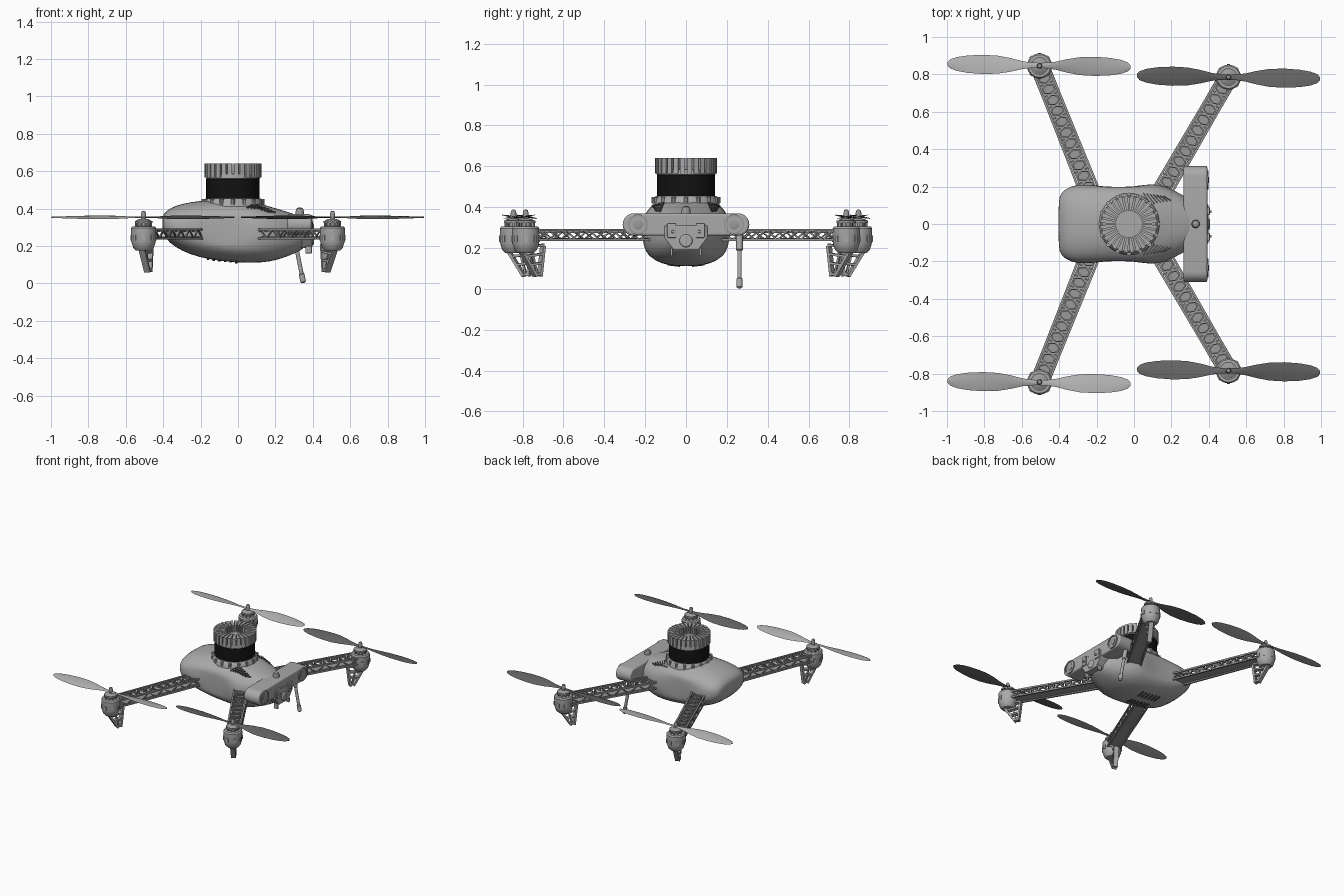
import bpy, bmesh, math
from mathutils import Matrix, Vector

cube = bpy.data.objects.get("Cube")
if cube:
    bpy.data.objects.remove(cube)


def material(name, v):
    m = bpy.data.materials.new(name)
    m.use_nodes = True
    m.diffuse_color = (v, v, v, 1)
    m.node_tree.nodes["Principled BSDF"].inputs["Base Color"].default_value = (v, v, v, 1)
    return m


GREY = material("shell_grey", 0.40)
FRAME = material("frame_grey", 0.32)
LIGHT = material("light_blade_grey", 0.45)
DARK = material("dark_blade_grey", 0.13)
SHADE = material("vent_grey", 0.09)
BLACK = material("black", 0.006)


def finish(name, bm, mat, bevel=0, angle=35):
    bmesh.ops.recalc_face_normals(bm, faces=bm.faces)
    me = bpy.data.meshes.new(name)
    bm.to_mesh(me)
    bm.free()
    me.materials.append(mat)
    ob = bpy.data.objects.new(name, me)
    bpy.context.collection.objects.link(ob)
    if bevel:
        b = ob.modifiers.new("bevel", "BEVEL")
        b.width, b.segments = bevel, 3
    bpy.ops.object.select_all(action="DESELECT")
    ob.select_set(True)
    bpy.context.view_layer.objects.active = ob
    bpy.ops.object.shade_smooth_by_angle(angle=math.radians(angle))
    return ob


def loft(bm, loops, M=Matrix(), cap=True, closed=False):
    rings = [[bm.verts.new(M @ Vector(p)) for p in lp] for lp in loops]
    n = len(rings[0])
    pairs = list(zip(rings, rings[1:])) + ([(rings[-1], rings[0])] if closed else [])
    for a, b in pairs:
        for i in range(n):
            bm.faces.new((a[i], a[(i + 1) % n], b[(i + 1) % n], b[i]))
    if cap and not closed:
        bm.faces.new(rings[0])
        bm.faces.new(rings[-1])


def circle(n, r, z, sx=1, sy=1):
    return [(r * sx * math.cos(i * math.tau / n), r * sy * math.sin(i * math.tau / n), z) for i in range(n)]


def lathe(bm, profile, M=Matrix(), n=32):
    loft(bm, [circle(n, r, z) for r, z in profile], M)


def ring(bm, n, ro, ri, z0, z1, M=Matrix(), sx=1, sy=1):
    loft(bm, [circle(n, r, z, sx, sy) for r, z in ((ro, z0), (ro, z1), (ri, z1), (ri, z0))], M, closed=True)


def prism(bm, pts, z0, z1, M=Matrix()):
    loft(bm, [[(x, y, z) for x, y in pts] for z in (z0, z1)], M)


def box(bm, x0, x1, y0, y1, z0, z1, M=Matrix()):
    prism(bm, [(x0, y0), (x1, y0), (x1, y1), (x0, y1)], z0, z1, M)


def strut(bm, p, q, w, h, M=Matrix()):
    p, q = Vector(p), Vector(q)
    d = q - p
    R = d.to_track_quat("X", "Z").to_matrix().to_4x4()
    box(bm, 0, d.length, -w / 2, w / 2, -h / 2, h / 2, M @ Matrix.Translation(p) @ R)


# Body shell: rounded sections (x, half width, top, bottom) with flattened flanks
STATIONS = [(-.405, .13, .355, .29), (-.39, .17, .385, .24), (-.34, .205, .415, .195), (-.26, .215, .435, .155),
            (-.15, .215, .447, .125), (0, .22, .45, .11), (.1, .22, .435, .11), (.17, .20, .41, .115),
            (.26, .16, .385, .14), (.345, .09, .355, .18), (.375, .07, .33, .21)]
POW = 2.5


def section(x):
    for a, b in zip(STATIONS, STATIONS[1:]):
        if a[0] <= x <= b[0]:
            t = (x - a[0]) / (b[0] - a[0])
            return [u + (v - u) * t for u, v in zip(a, b)]


def surface(x, y, side):
    _, w, top, bot = section(x)
    h = (top - bot) / 2
    return (x, y, (top + bot) / 2 + side * h * (1 - min(1, abs(y) / w) ** POW) ** (1 / POW))


def signed_pow(v):
    return math.copysign(abs(v) ** (2 / POW), v)


bm = bmesh.new()
loops = []
for x, w, top, bot in STATIONS:
    flat = .197 if -.2 < x < .05 else 1
    loop = []
    for i in range(40):
        a = i * math.tau / 40
        y = max(-flat, min(flat, w * signed_pow(math.cos(a))))
        loop.append((x, y, (top + bot) / 2 + (top - bot) / 2 * signed_pow(math.sin(a))))
    loops.append(loop)
loft(bm, loops)
body = finish("body_shell", bm, GREY)
sub = body.modifiers.new("smooth", "SUBSURF")
sub.levels = sub.render_levels = 1

# Louvres on the shoulders and underside
bm = bmesh.new()
for s in (-1, 1):
    for i in range(7):
        x = .05 + i * .018
        strut(bm, surface(x, s * (.165 - i * .003), 1), surface(x + .04, s * (.105 + i * .003), 1), .008, .009)
    for i in range(6):
        x = -.16 + i * .03
        strut(bm, surface(x, s * .03, -1), surface(x, s * .09, -1), .012, .008)
finish("vents", bm, SHADE)

# Scanner turret
T = Matrix.Translation((-.027, 0, 0))
bm = bmesh.new()
lathe(bm, [(.165, .41), (.16, .44), (.148, .455), (.1, .456)], T, 48)
for i in range(16):
    lathe(bm, [(.011, .42), (.011, .45)], T @ Matrix.Rotation(i * math.tau / 16, 4, "Z") @ Matrix.Translation((.157, 0, 0)), 10)
finish("scanner_collar", bm, GREY)
bm = bmesh.new()
lathe(bm, [(.138, .45), (.143, .455), (.143, .558), (.138, .562)], T, 64)
finish("scanner_drum", bm, BLACK)
bm = bmesh.new()
lathe(bm, [(.145, .56), (.145, .585), (.07, .588)], T, 56)
for i in range(28):
    M = T @ Matrix.Rotation((i + .5) * math.tau / 28, 4, "Z")
    prism(bm, [(.07, -.005), (.152, -.0125), (.152, .0125), (.07, .005)], .565, .64, M)
finish("scanner_heat_fins", bm, GREY)

# Sensor bar across the nose
AX = Matrix(((0, 0, 1, 0), (1, 0, 0, 0), (0, 1, 0, 0), (0, 0, 0, 1)))  # local x,y,z -> y,z,x
bm = bmesh.new()
stadium = [(s * .255 + .055 * math.cos(a), .315 + .055 * math.sin(a))
           for s, start in ((1, -90), (-1, 90)) for a in [math.radians(start + k * 15) for k in range(13)]]
prism(bm, stadium, .265, .392, AX)
finish("sensor_bar", bm, GREY, .01)
for s, side in ((-1, "right"), (1, "left")):
    bm = bmesh.new()
    M = AX @ Matrix.Translation((s * .235, .315, 0))
    ring(bm, 32, .05, .04, .38, .399, M)
    lathe(bm, [(.026, .38), (.026, .397), (.014, .400)], M, 24)
    finish("lens_" + side, bm, FRAME)
    bm = bmesh.new()
    lathe(bm, [(.04, .385), (.04, .394)], M)
    finish("lens_recess_" + side, bm, GREY)

# Nose bracket, clips and top knob
bm = bmesh.new()
prism(bm, [(-.06, .19), (.06, .19), (.105, .25), (.105, .31), (-.105, .31), (-.105, .25)], .33, .397, AX)
lathe(bm, [(.035, .39), (.028, .405)], AX @ Matrix.Translation((0, .235, 0)), 24)
for s in (-1, 1):
    box(bm, .39, .405, s * .07 - .022, s * .07 + .022, .25, .32)
    strut(bm, (.39, s * .065, .28), (.415, s * .065, .28), .014, .014)
    box(bm, .36, .395, s * .07 - .006, s * .07 + .006, .16, .2)
finish("nose_bracket", bm, GREY, .004)
bm = bmesh.new()
lathe(bm, [(.022, .34), (.022, .385), (.018, .40), (.008, .405)], Matrix.Translation((.33, 0, 0)), 20)
finish("top_knob", bm, FRAME)

# Whip antenna hanging beside the bar
bm = bmesh.new()
p, q = Vector((.35, .262, 0)), Vector((.295, .262, .28))
M = Matrix.Translation(p) @ (q - p).to_track_quat("Z", "Y").to_matrix().to_4x4()
lathe(bm, [(.007, .002), (.015, .009), (.015, .05), (.011, .055), (.011, .19), (.016, .195), (.016, .285)], M, 16)
finish("antenna", bm, GREY)


def arm(tag, root, tip):
    root, tip = Vector(root), Vector(tip)
    d = tip - root
    L = d.length
    M = Matrix.Translation((root.x, root.y, .262)) @ Matrix.Rotation(math.atan2(d.y, d.x), 4, "Z")
    bm = bmesh.new()
    cells = 11
    step = (L - .04) / cells
    # Floor, side rails with a zigzag web, hexagon deck
    box(bm, 0, L, -.04, .04, -.02, -.012, M)
    for s in (-1, 1):
        for z in (-.022, .026):
            strut(bm, (-.02, s * .05, z), (L, s * .044, z), .012, .012, M)
        for i in range(cells):
            x = i * step
            up = .026 if i % 2 else -.022
            strut(bm, (x, s * .048, up), (x + step, s * .048, .004 - up), .007, .007, M)
            strut(bm, (x, s * .046, .024), (x, s * .02, .024), .008, .008, M)
    for i in range(cells):
        C = M @ Matrix.Translation(((i + .5) * step, 0, 0))
        ring(bm, 6, .034, .026, .012, .028, C, .85, 1.15)
    finish("arm_" + tag, bm, FRAME)

    # Motor pod and bell with cooling windows
    P = Matrix.Translation((tip.x, tip.y, 0))
    bm = bmesh.new()
    lathe(bm, [(.04, .175), (.055, .19), (.066, .225), (.067, .295), (.06, .305), (.03, .306)], P)
    for i in range(8):
        strut(bm, (.064, 0, .245), (.07, 0, .245), .016, .03, P @ Matrix.Rotation(i * math.tau / 8, 4, "Z"))
    finish("motor_pod_" + tag, bm, GREY)
    bm = bmesh.new()
    lathe(bm, [(.034, .3), (.034, .325)], P, 24)
    ring(bm, 32, .047, .036, .322, .334, P)
    lathe(bm, [(.045, .332), (.03, .342), (.014, .345), (.014, .372), (.01, .385), (.004, .388)], P, 24)
    for i in range(10):
        strut(bm, (.042, 0, .3), (.042, 0, .328), .008, .008, P @ Matrix.Rotation(i * math.tau / 10, 4, "Z"))
    finish("motor_bell_" + tag, bm, FRAME)

    # Slotted landing leg in the plane of the arm
    K = Matrix.Translation((tip.x, tip.y, 0)) @ Matrix.Rotation(math.atan2(-d.y, -d.x), 4, "Z")
    bm = bmesh.new()
    strut(bm, (-.035, 0, .2), (.056, 0, .062), .034, .014, K)
    strut(bm, (.098, 0, .21), (.08, 0, .062), .034, .014, K)
    strut(bm, (.03, 0, .2), (.067, 0, .062), .012, .01, K)
    for t in (0, .3, .6, .95):
        strut(bm, (-.035 + .091 * t, 0, .2 - .138 * t), (.098 - .018 * t, 0, .215 - .148 * t), .032, .012, K)
    finish("landing_leg_" + tag, bm, GREY)


# Two-bladed propeller: (distance, half chord) outline with easing twist
BLADE = [(.0, .014), (.04, .015), (.09, .022), (.15, .037), (.22, .049), (.30, .052), (.38, .047), (.44, .037), (.475, .024), (.49, .008)]


def propeller(tag, tip, mat, spin):
    bm = bmesh.new()
    for turn in (0, math.pi):
        M = Matrix.Translation((tip[0], tip[1], .353)) @ Matrix.Rotation(turn + math.radians(-1), 4, "Z")
        loops = []
        for r, c in BLADE:
            a = spin * (.30 - .42 * r) * min(1, r / .1)
            loops.append([(r, c * u * math.cos(a), c * u * math.sin(a) + h * .004)
                          for u, h in ((-1, 0), (-.5, .8), (0, 1), (.5, .8), (1, 0), (.5, -.6), (0, -.7), (-.5, -.6))])
        loft(bm, loops, M)
    finish("propeller_" + tag, bm, mat, angle=60)


for s, side in ((-1, "front"), (1, "back")):
    arm(side + "_right", (-.235, s * .17), (-.505, s * .845))
    arm(side + "_left", (.13, s * .14), (.505, s * .785))
    propeller(side + "_right", (-.508, s * .848), LIGHT, s)
    propeller(side + "_left", (.505, s * .785), DARK, -s)
